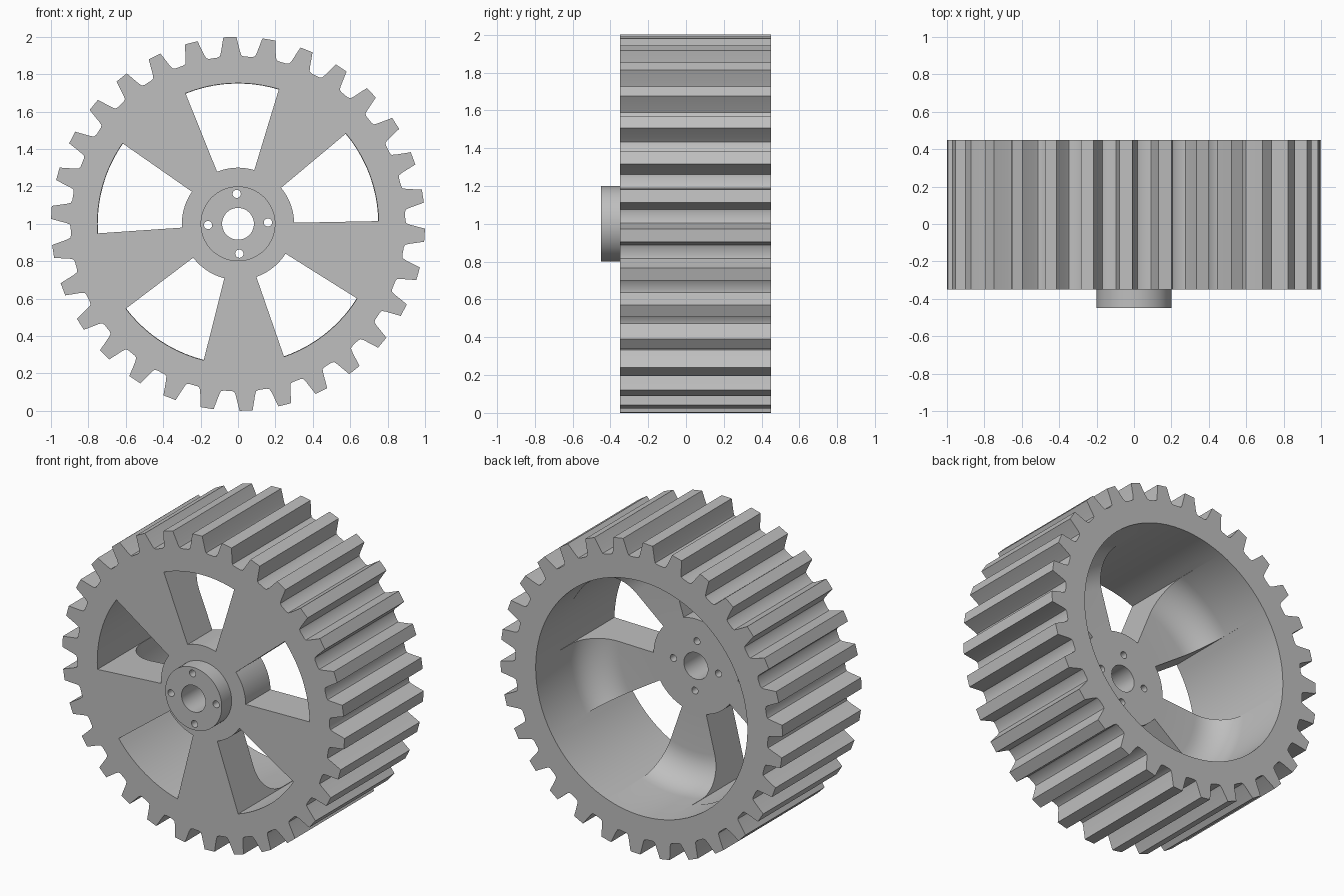
import bpy, bmesh
from math import sin, cos, radians, pi

cube = bpy.data.objects.get("Cube")
if cube:
    bpy.data.objects.remove(cube)

FRONT, BACK, WEB_BACK = -0.35, 0.45, -0.1
PHASE = 92.5          # direction of the first tooth and first window
RIM = 0.75            # inner radius of the rim
FILLET = 0.2          # rounding between web and rim
AXIS_Z = 1.0

steel = bpy.data.materials.new("plain_grey")
steel.use_nodes = True
GREY = (0.52, 0.52, 0.52, 1)
steel.diffuse_color = GREY
steel.node_tree.nodes["Principled BSDF"].inputs["Base Color"].default_value = GREY


def polar(r, deg):
    return r * cos(radians(deg)), r * sin(radians(deg))


def circle(r, n, cx=0, cz=0):
    return [(cx + r * cos(2 * pi * i / n), cz + r * sin(2 * pi * i / n)) for i in range(n)]


def make_object(name, bm):
    bmesh.ops.recalc_face_normals(bm, faces=bm.faces[:])
    mesh = bpy.data.meshes.new(name)
    bm.to_mesh(mesh)
    bm.free()
    mesh.materials.append(steel)
    obj = bpy.data.objects.new(name, mesh)
    bpy.context.collection.objects.link(obj)
    return obj


def prism(name, outline, y0, y1):
    """Extrude an outline in the x-z plane along y."""
    bm = bmesh.new()
    face = bm.faces.new([bm.verts.new((x, y0, z + AXIS_Z)) for x, z in outline])
    ext = bmesh.ops.extrude_face_region(bm, geom=[face])["geom"]
    verts = [v for v in ext if isinstance(v, bmesh.types.BMVert)]
    bmesh.ops.translate(bm, vec=(0, y1 - y0, 0), verts=verts)
    return make_object(name, bm)


def lathe(name, profile, n):
    """Revolve (radius, y) points about the axle."""
    bm = bmesh.new()
    rings = []
    for r, y in profile:
        rings.append([bm.verts.new((x, y, z + AXIS_Z)) for x, z in circle(r, n)])
    for a, b in zip(rings, rings[1:]):
        for i in range(n):
            j = (i + 1) % n
            bm.faces.new((a[i], a[j], b[j], b[i]))
    bm.faces.new(rings[0])
    bm.faces.new(rings[-1])
    return make_object(name, bm)


def cut(obj, cutters):
    for c in cutters:
        c.hide_render = True
        mod = obj.modifiers.new(c.name, "BOOLEAN")
        mod.operation, mod.solver, mod.object = "DIFFERENCE", "EXACT", c
    deps = bpy.context.evaluated_depsgraph_get()
    mesh = bpy.data.meshes.new_from_object(obj.evaluated_get(deps))
    obj.modifiers.clear()
    obj.data = mesh
    mesh.shade_smooth()
    mesh.set_sharp_from_angle(angle=radians(25))


# Toothed wheel blank
tooth = [(-4.6, 0.895), (-3.7, 0.9), (-3.2, 0.92), (-2, 1.0),
         (2, 1.0), (3.2, 0.92), (3.7, 0.9), (4.6, 0.895)]
outline = [polar(r, PHASE + 12 * k + a) for k in range(30) for a, r in tooth]
wheel = prism("gear_wheel", outline, FRONT, BACK)

# Rear cavity with a rounded corner against the web
steps = 10
profile = [(0.3, WEB_BACK)]
for i in range(steps + 1):
    a = pi / 2 * i / steps
    profile.append((RIM - FILLET + FILLET * sin(a), WEB_BACK + FILLET * (1 - cos(a))))
profile.append((RIM, BACK + 0.1))
wheel_cutters = [lathe("cavity_cutter", profile, 90)]

# Five windows between the spokes
for k in range(5):
    mid = PHASE + 72 * k
    angles = [mid - 19.4 + 38.8 * i / 12 for i in range(13)]
    sector = [polar(RIM + 0.002, a) for a in angles]
    sector += [polar(0.3, a) for a in reversed(angles)]
    wheel_cutters.append(prism("window_cutter", sector, FRONT - 0.1, 0.2))

# Axle bore and four bolt holes through hub and web
hole_cutters = [prism("bore_cutter", circle(0.085, 48), -0.6, 0.2)]
for k in range(4):
    x, z = polar(0.16, 2.5 + 90 * k)
    hole_cutters.append(prism("bolt_hole_cutter", circle(0.022, 20, x, z), -0.6, 0.2))

# Front hub boss
hub = prism("hub", circle(0.2, 72), -0.45, FRONT + 0.05)

cut(wheel, wheel_cutters + hole_cutters)
cut(hub, hole_cutters)
for c in wheel_cutters + hole_cutters:
    bpy.data.objects.remove(c)
